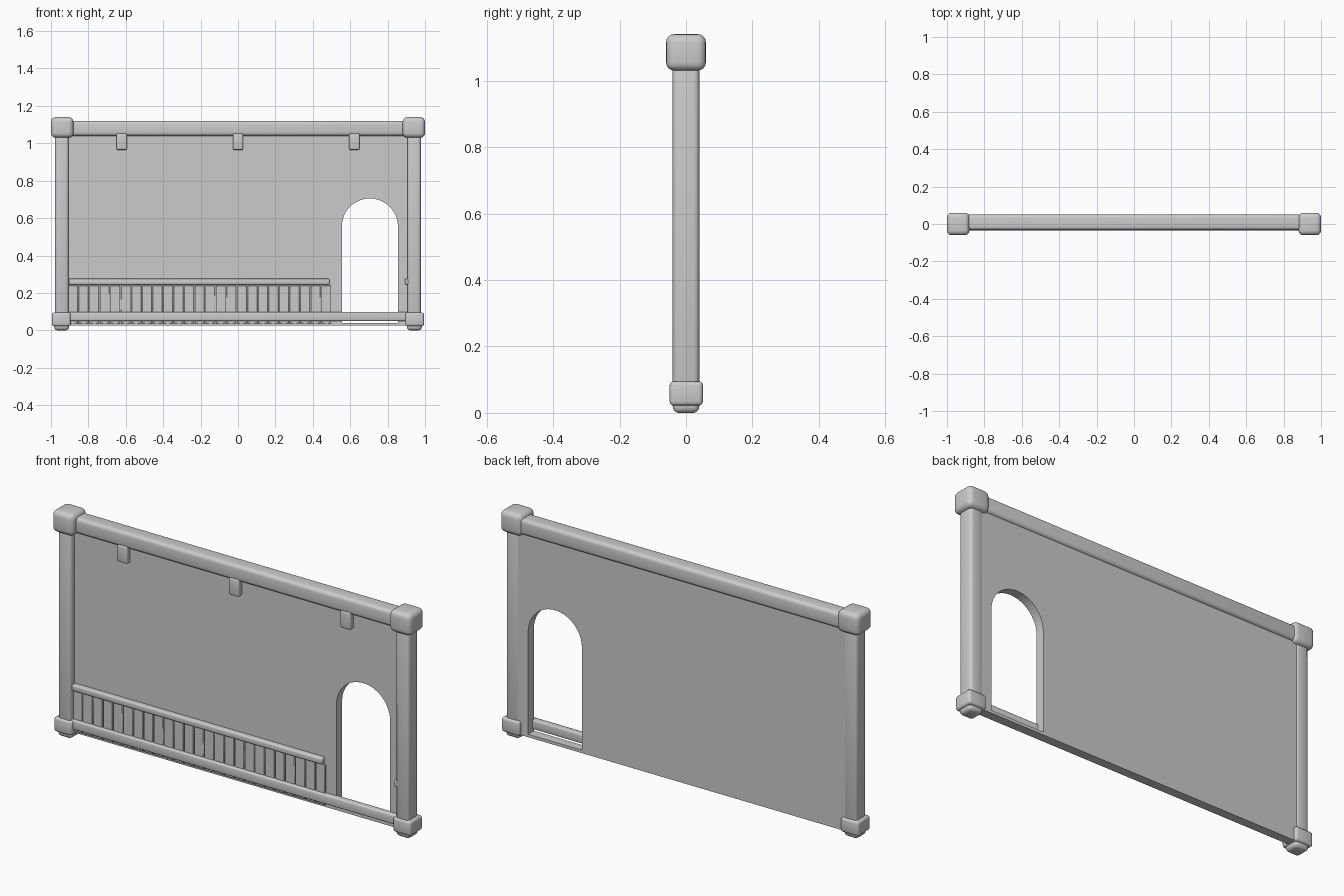
import bpy
import bmesh
import math
from mathutils import Vector

cube = bpy.data.objects.get("Cube")
if cube:
    bpy.data.objects.remove(cube, do_unlink=True)

GREY = (0.6, 0.6, 0.6, 1.0)
grey = bpy.data.materials.new("plain grey")
grey.use_nodes = True
grey.diffuse_color = GREY
grey.node_tree.nodes["Principled BSDF"].inputs["Base Color"].default_value = GREY


def select_only(obj):
    bpy.ops.object.select_all(action="DESELECT")
    obj.select_set(True)
    bpy.context.view_layer.objects.active = obj


def block(name, xs, ys, zs, bevel=0.0, segments=3):
    """Box between the given limits, with rounded edges."""
    bm = bmesh.new()
    bmesh.ops.create_cube(bm, size=1.0)
    lo, hi = (Vector(c) for c in zip(xs, ys, zs))
    for v in bm.verts:
        v.co = Vector([(a + b) / 2 + c * (b - a) for a, b, c in zip(lo, hi, v.co)])
    if bevel:
        bmesh.ops.bevel(bm, geom=bm.edges[:], offset=bevel, segments=segments,
                        profile=0.5, affect="EDGES", clamp_overlap=True)
    mesh = bpy.data.meshes.new(name)
    bm.to_mesh(mesh)
    bm.free()
    mesh.materials.append(grey)
    obj = bpy.data.objects.new(name, mesh)
    bpy.context.collection.objects.link(obj)
    if bevel:
        select_only(obj)
        bpy.ops.object.shade_smooth_by_angle(angle=math.radians(40))
    return obj


def add_outline(curve, points):
    spline = curve.splines.new("POLY")
    spline.points.add(len(points) - 1)
    for p, (x, z) in zip(spline.points, points):
        p.co = (x, z, 0, 1)
    spline.use_cyclic_u = True


# Wall panel with an arched doorway
DOOR_X, DOOR_R, SPRING, SILL = 0.705, 0.15, 0.555, 0.04
wall = bpy.data.curves.new("wall_panel", "CURVE")
wall.dimensions = "2D"
wall.fill_mode = "BOTH"
wall.extrude = 0.023
add_outline(wall, [(-0.955, 0.025), (0.955, 0.025), (0.955, 1.08), (-0.955, 1.08)])
arch = [(DOOR_X + DOOR_R * math.cos(math.pi * i / 24),
         SPRING + DOOR_R * math.sin(math.pi * i / 24)) for i in range(25)]
add_outline(wall, arch + [(DOOR_X - DOOR_R, SILL), (DOOR_X + DOOR_R, SILL)])
panel = bpy.data.objects.new("wall_panel", wall)
bpy.context.collection.objects.link(panel)
panel.rotation_euler.x = math.pi / 2
panel.location.y = 0.013
wall.materials.append(grey)
select_only(panel)
bpy.ops.object.convert(target="MESH")
bpy.ops.object.shade_flat()

# Corner posts with caps, bases and feet
for side, s in (("left", 1), ("right", -1)):
    def mirrored(a, b):
        return sorted((a * s, b * s))
    block(side + "_post", mirrored(0.905, 0.978), (-0.04, 0.04), (0.05, 1.08), 0.016)
    block(side + "_post_cap", mirrored(0.88, 1.0), (-0.06, 0.06), (1.03, 1.14), 0.025, 4)
    block(side + "_post_base", mirrored(0.895, 0.995), (-0.049, 0.051), (0.022, 0.095), 0.012)
    block(side + "_foot", mirrored(0.903, 0.983), (-0.04, 0.04), (0.0, 0.06), 0.018)

# Horizontal beams
block("top_beam", (-0.92, 0.92), (-0.032, 0.05), (1.04, 1.12), 0.018, 4)
block("bottom_beam", (-0.92, 0.92), (-0.034, 0.0), (0.05, 0.098), 0.008)

# Short brackets under the top beam
for i, x in enumerate((-0.622, 0.0, 0.622)):
    block(f"bracket_{i + 1}", (x - 0.028, x + 0.028), (-0.036, 0.0), (0.965, 1.052), 0.007)

# Wainscot boards with narrow gaps
BOARDS, START, PITCH = 25, -0.91, 0.0564
for i in range(BOARDS):
    x = START + i * PITCH
    block(f"board_{i + 1}", (x + 0.002, x + PITCH - 0.002), (-0.019, 0.0), (0.036, 0.24), 0.002, 1)

# Moulding above the boards, with its short end beyond the doorway
block("moulding", (-0.905, 0.49), (-0.035, 0.0), (0.244, 0.276), 0.008)
block("moulding_end", (0.892, 0.92), (-0.035, 0.0), (0.244, 0.276), 0.008)
